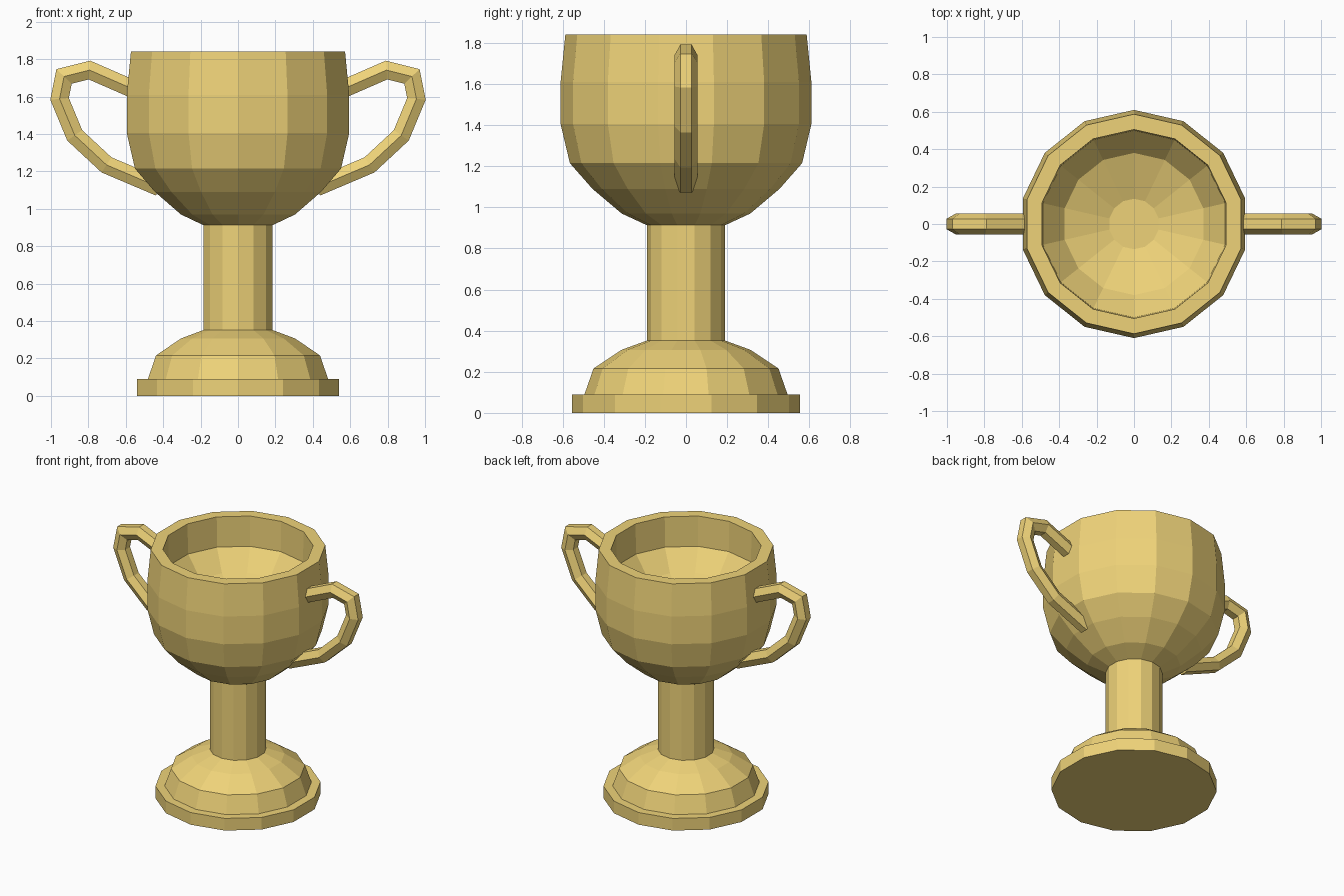
import bpy
import bmesh
from math import cos, sin, pi
from mathutils import Vector

if "Cube" in bpy.data.objects:
    bpy.data.objects.remove(bpy.data.objects["Cube"])

SIDES = 14

gold = bpy.data.materials.new("gold")
gold.diffuse_color = (0.86, 0.65, 0.19, 1)
gold.use_nodes = True
gold.node_tree.nodes["Principled BSDF"].inputs["Base Color"].default_value = gold.diffuse_color


def finish(name, bm):
    bmesh.ops.recalc_face_normals(bm, faces=bm.faces[:])
    mesh = bpy.data.meshes.new(name)
    bm.to_mesh(mesh)
    bm.free()
    mesh.materials.append(gold)
    obj = bpy.data.objects.new(name, mesh)
    bpy.context.collection.objects.link(obj)
    return obj


def skin(name, rings):
    """Bridge a list of equal-length point rings and cap both ends."""
    bm = bmesh.new()
    loops = [[bm.verts.new(p) for p in ring] for ring in rings]
    n = len(loops[0])
    for a, b in zip(loops, loops[1:]):
        for i in range(n):
            j = (i + 1) % n
            bm.faces.new((a[i], a[j], b[j], b[i]))
    bm.faces.new(loops[0])
    bm.faces.new(loops[-1])
    return finish(name, bm)


def lathe(name, profile):
    turn = [pi / 2 + 2 * pi * k / SIDES for k in range(SIDES)]
    return skin(name, [[(r * cos(t), r * sin(t), z) for t in turn] for r, z in profile])


def handle(name, path, radius, side):
    """Sweep a hexagon along a path in the XZ plane with mitred corners."""
    pts = [Vector((x, 0, z)) for x, z in path]
    rings = []
    for i, p in enumerate(pts):
        d_in = (p - pts[max(i - 1, 0)]).normalized()
        d_out = (pts[min(i + 1, len(pts) - 1)] - p).normalized()
        tangent = (d_in + d_out).normalized()
        ref = d_out if d_out.length else d_in
        normal = Vector((-tangent.z, 0, tangent.x)) / tangent.dot(ref)
        ring = []
        for k in range(6):
            t = k * pi / 3
            q = p + normal * radius * sin(t) + Vector((0, radius * cos(t), 0))
            ring.append((q.x * side, q.y, q.z))
        rings.append(ring)
    return skin(name, rings)


# Stepped foot
lathe("base", [(0.555, 0), (0.555, 0.09), (0.494, 0.09), (0.45, 0.216),
               (0.313, 0.307), (0.19, 0.352)])

# Stem
lathe("stem", [(0.19, 0.34), (0.19, 0.92)])

# Bowl: outside, rim, then hollow inside
lathe("bowl", [(0.188, 0.912), (0.313, 0.97), (0.455, 1.09), (0.565, 1.215),
               (0.61, 1.405), (0.61, 1.61), (0.587, 1.842),
               (0.505, 1.842), (0.5, 1.62), (0.38, 1.48), (0.135, 1.39)])

# Pair of handles
HANDLE_PATH = [(0.56, 1.64), (0.794, 1.742), (0.93, 1.708), (0.954, 1.588),
               (0.873, 1.393), (0.703, 1.235), (0.42, 1.115)]
handle("right_handle", HANDLE_PATH, 0.055, 1)
handle("left_handle", HANDLE_PATH, 0.055, -1)
